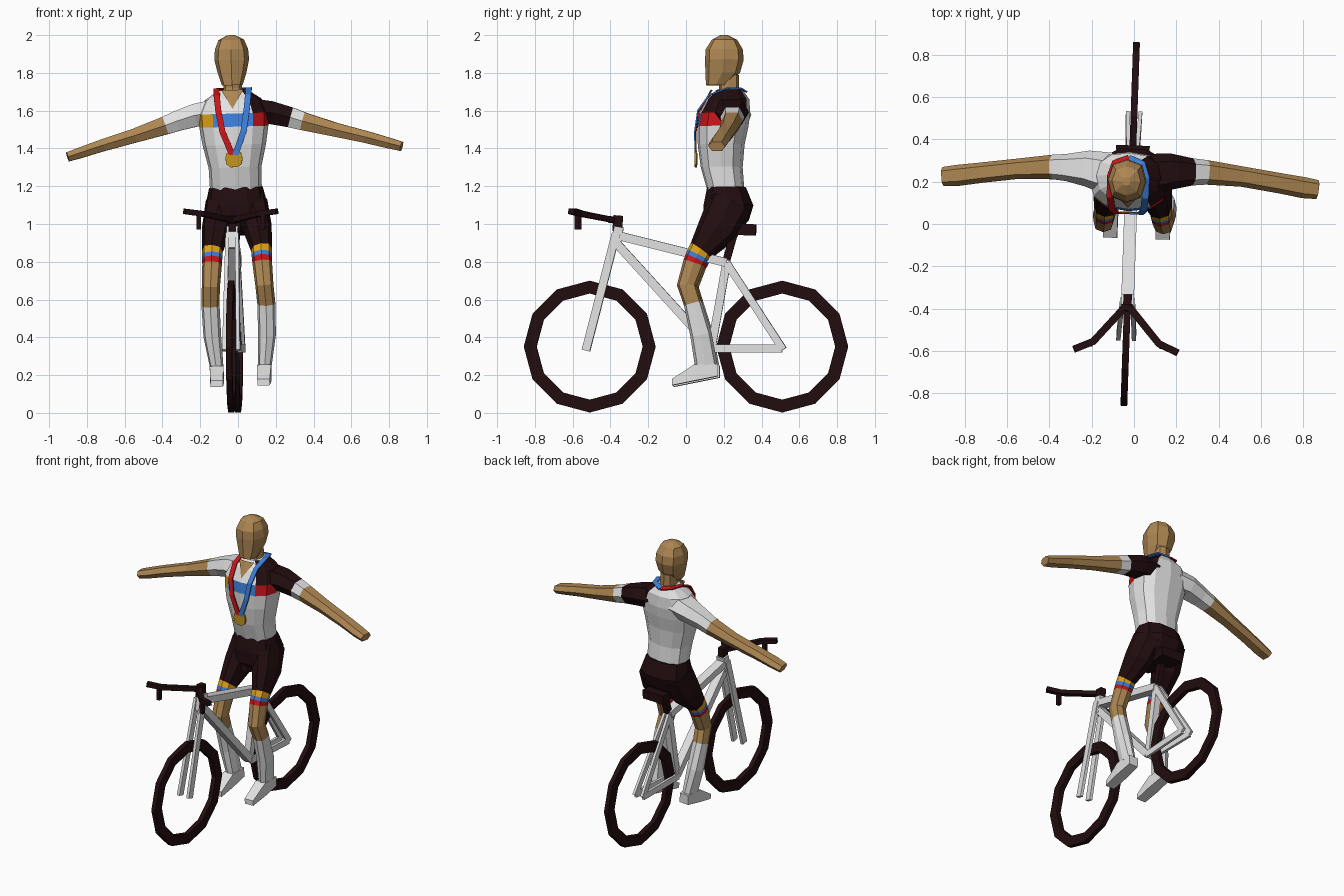
import bpy, bmesh, math
from mathutils import Matrix, Vector

cube = bpy.data.objects.get("Cube")
if cube:
    bpy.data.objects.remove(cube)

COLOURS = {
    "white": (0.76, 0.76, 0.76), "near_black": (0.016, 0.004, 0.005),
    "skin": (0.42, 0.24, 0.085), "red": (0.58, 0.008, 0.01),
    "blue": (0.045, 0.21, 0.7), "yellow": (0.75, 0.36, 0.008),
    "gold": (0.56, 0.3, 0.012),
}
MATS = {}
for key, rgb in COLOURS.items():
    m = bpy.data.materials.new(key)
    m.use_nodes = True
    m.diffuse_color = (*rgb, 1)
    m.node_tree.nodes["Principled BSDF"].inputs["Base Color"].default_value = (*rgb, 1)
    MATS[key] = m

YAW = Matrix.Rotation(math.radians(-2), 4, "Z")
BIKE = Matrix.Translation((-0.018, 0, 0)) @ YAW
# The rider leans a little to one side about the hips
RIDER = (Matrix.Translation((-0.012, 0.2, 1.2)) @ YAW
         @ Matrix.Rotation(math.radians(-1.8), 4, "Y")
         @ Matrix.Translation((0, -0.2, -1.2)))
X, Y, Z = Vector((1, 0, 0)), Vector((0, 1, 0)), Vector((0, 0, 1))


def finish(name, bm, names, place):
    """Turn a bmesh into an object with the named materials."""
    mesh = bpy.data.meshes.new(name)
    bm.to_mesh(mesh)
    bm.free()
    for n in names:
        mesh.materials.append(MATS[n])
    ob = bpy.data.objects.new(name, mesh)
    ob.matrix_world = place
    bpy.context.collection.objects.link(ob)
    return ob


def outline(n):
    """Unit cross-section: a square, or a slightly boxy polygon."""
    if n == 4:
        return [(1, 1), (-1, 1), (-1, -1), (1, -1)]
    soft = lambda v: math.copysign(abs(v) ** 0.8, v)
    return [(soft(math.cos(math.tau * i / n)), soft(math.sin(math.tau * i / n)))
            for i in range(n)]


def loft(name, pts, cols, place, n=6, side=X, axis=None, closed=False, rule=None):
    """Skin rings (x, y, z, half width, half depth) along a path."""
    cols = [cols] * len(pts) if isinstance(cols, str) else cols
    names = list(COLOURS) if rule else sorted(set(cols))
    bm = bmesh.new()
    count, rings = len(pts), []
    P = [Vector(p[:3]) for p in pts]
    for i, p in enumerate(pts):
        if closed:
            t = P[(i + 1) % count] - P[i - 1]
        else:
            t = P[min(i + 1, count - 1)] - P[max(i - 1, 0)]
        t = axis or t.normalized()
        u = (side - t * side.dot(t)).normalized()
        v = t.cross(u)
        rings.append([bm.verts.new(P[i] + u * a * p[3] + v * b * p[4]) for a, b in outline(n)])
    for i in range(count if closed else count - 1):
        r, s = rings[i], rings[(i + 1) % count]
        for j in range(n):
            k = (j + 1) % n
            f = bm.faces.new((r[j], r[k], s[k], s[j]))
            c = rule(f.calc_center_median(), i) if rule else None
            f.material_index = names.index(c or cols[i])
    if not closed:
        for ring, c in ((rings[0], cols[0]), (rings[-1], cols[count - 2])):
            bm.faces.new(ring).material_index = names.index(c)
    bmesh.ops.recalc_face_normals(bm, faces=bm.faces)
    return finish(name, bm, names, place)


def stack(name, levels, cols, n, rule=None):
    """Upright body form from (z, half width, front y, back y)."""
    pts = [(0, (f + b) / 2, z, w, (b - f) / 2) for z, w, f, b in levels]
    return loft(name, pts, cols, RIDER, n, X, Z, rule=rule)


def bar(name, a, b, w, d, col="white"):
    return loft(name, [(*a, w, d), (*b, w, d)], col, BIKE, 4)


# Wheels
for label, cy in (("front", -0.51), ("rear", 0.51)):
    ring = [(0, cy + 0.315 * math.cos(t), 0.351 + 0.315 * math.sin(t), 0.016, 0.034)
            for t in (math.tau * i / 12 for i in range(12))]
    loft(label + "_wheel", ring, "near_black", BIKE, 4, closed=True)

# Frame
head, seat, crank = (0, -0.365, 0.94), (0, 0.215, 0.795), (0, 0.135, 0.345)
bar("head_tube", (0, -0.375, 0.87), (0, -0.355, 0.985), 0.03, 0.025)
bar("top_tube", head, seat, 0.03, 0.023)
bar("down_tube", (0, -0.37, 0.9), crank, 0.028, 0.023)
bar("seat_tube", seat, crank, 0.022, 0.022)
for label, s in (("left", 1), ("right", -1)):
    bar(label + "_fork_blade", (s * 0.025, -0.37, 0.95), (s * 0.037, -0.53, 0.33), 0.01, 0.022)
    bar(label + "_seat_stay", (s * 0.015, 0.215, 0.795), (s * 0.03, 0.515, 0.335), 0.009, 0.02)
    bar(label + "_chain_stay", (s * 0.02, 0.13, 0.34), (s * 0.03, 0.51, 0.34), 0.009, 0.021)
    # Handlebar half and brake lever
    loft(label + "_handlebar", [(0, -0.38, 1.02, 0.014, 0.017),
                                (s * 0.155, -0.56, 1.055, 0.014, 0.017),
                                (s * 0.245, -0.6, 1.067, 0.014, 0.017)],
         "near_black", BIKE, 4, Z)
    bar(label + "_brake_lever", (s * 0.17, -0.573, 1.05), (s * 0.17, -0.573, 0.97),
        0.012, 0.012, "near_black")

# Stem and saddle
bar("stem", (0, -0.365, 0.96), (0, -0.358, 1.045), 0.02, 0.025, "near_black")
bar("stem_clamp", (0, -0.34, 1.015), (0, -0.41, 1.025), 0.02, 0.018, "near_black")
bar("seat_post", (0, 0.215, 0.81), (0, 0.26, 0.97), 0.018, 0.02, "near_black")
loft("saddle", [(0, 0.37, 0.968, 0.08, 0.03), (0, 0.27, 0.972, 0.07, 0.03),
                (0, 0.09, 0.985, 0.025, 0.02)], "near_black", BIKE, 4)


# Torso with chest stripe and one dark shoulder
def shirt(c, i):
    if i == 3 and c.y < 0.17:
        return "blue" if abs(c.x) < 0.09 else "red" if c.x > 0 else "yellow"
    if i > 3 and c.x > 0.075 and c.y < 0.31:
        return "near_black"


stack("torso", [(1.17, 0.137, 0.115, 0.31), (1.3, 0.14, 0.078, 0.3),
                (1.42, 0.168, 0.062, 0.31), (1.515, 0.183, 0.06, 0.33),
                (1.585, 0.185, 0.07, 0.34), (1.66, 0.15, 0.11, 0.335),
                (1.71, 0.075, 0.16, 0.3)], "white", 12, shirt)
stack("shorts_top", [(1.195, 0.142, 0.11, 0.32), (1.1, 0.165, 0.09, 0.36),
                     (1.02, 0.165, 0.09, 0.335), (0.95, 0.09, 0.14, 0.27)], "near_black", 10)
stack("neck", [(1.64, 0.055, 0.16, 0.28), (1.72, 0.05, 0.175, 0.28),
               (1.79, 0.05, 0.17, 0.28)], "skin", 8)
stack("head", [(1.735, 0.055, 0.105, 0.22), (1.8, 0.076, 0.102, 0.285),
               (1.87, 0.092, 0.1, 0.305), (1.925, 0.088, 0.103, 0.3),
               (1.975, 0.068, 0.135, 0.27), (2.0, 0.02, 0.18, 0.22)], "skin", 8)

# Open collar
bm = bmesh.new()
low, mid = bm.verts.new((0, 0.076, 1.61)), bm.verts.new((0, 0.128, 1.71))
for s in (-1, 1):
    corner = bm.verts.new((s * 0.058, 0.138, 1.71))
    bm.faces.new((low, corner, mid) if s > 0 else (low, mid, corner))
bmesh.ops.recalc_face_normals(bm, faces=bm.faces)
finish("collar_opening", bm, ["skin"], RIDER)

# Limbs and medal ribbons
for label, s, sleeve, tape in (("left", 1, "near_black", "blue"),
                               ("right", -1, "white", "red")):
    arm = [(0.1, 0.235, 1.595, 0.1, 0.075), (0.2, 0.255, 1.583, 0.085, 0.068),
           (0.3, 0.256, 1.555, 0.064, 0.06), (0.365, 0.256, 1.533, 0.058, 0.054),
           (0.53, 0.242, 1.484, 0.048, 0.042), (0.7, 0.218, 1.438, 0.048, 0.036),
           (0.82, 0.2, 1.402, 0.05, 0.032), (0.885, 0.193, 1.383, 0.045, 0.028)]
    loft(label + "_arm", [(s * p[0], *p[1:]) for p in arm],
         [sleeve] * 2 + ["white"] + ["skin"] * 5, RIDER, 6, Y)

    leg = [(0.08, 0.235, 1.11, 0.085, 0.115), (0.108, 0.17, 0.975, 0.078, 0.105),
           (0.13, 0.08, 0.858, 0.055, 0.062), (0.131, 0.068, 0.833, 0.054, 0.061),
           (0.132, 0.058, 0.812, 0.053, 0.06), (0.133, 0.047, 0.788, 0.052, 0.058),
           (0.142, 0.01, 0.67, 0.048, 0.053), (0.148, 0.042, 0.575, 0.048, 0.048),
           (0.145, 0.085, 0.41, 0.047, 0.057), (0.128, 0.112, 0.25, 0.036, 0.06)]
    loft(label + "_leg", [(s * p[0], *p[1:]) for p in leg],
         ["near_black"] * 2 + ["yellow", "blue", "red", "skin", "skin"] + ["white"] * 3,
         RIDER, 8)
    loft(label + "_shoe", [(s * 0.127, 0.175, 0.222, 0.033, 0.032),
                           (s * 0.126, 0.05, 0.208, 0.037, 0.043),
                           (s * 0.124, -0.068, 0.158, 0.033, 0.017)],
         "white", RIDER, 4, X, -Y)

    strap = [(0, 0.31, 1.705), (0.065, 0.285, 1.717), (0.085, 0.22, 1.717),
             (0.083, 0.125, 1.68), (0.075, 0.066, 1.6), (0.056, 0.049, 1.49),
             (0.008, 0.05, 1.365)]
    loft(label + "_ribbon", [(s * x, y, z, 0.016, 0.004) for x, y, z in strap],
         tape, RIDER, 4)

# Medal
loft("medal", [(0, 0.058, 1.345, 0.046, 0.046), (0, 0.046, 1.345, 0.046, 0.046)],
     "gold", RIDER, 10)
